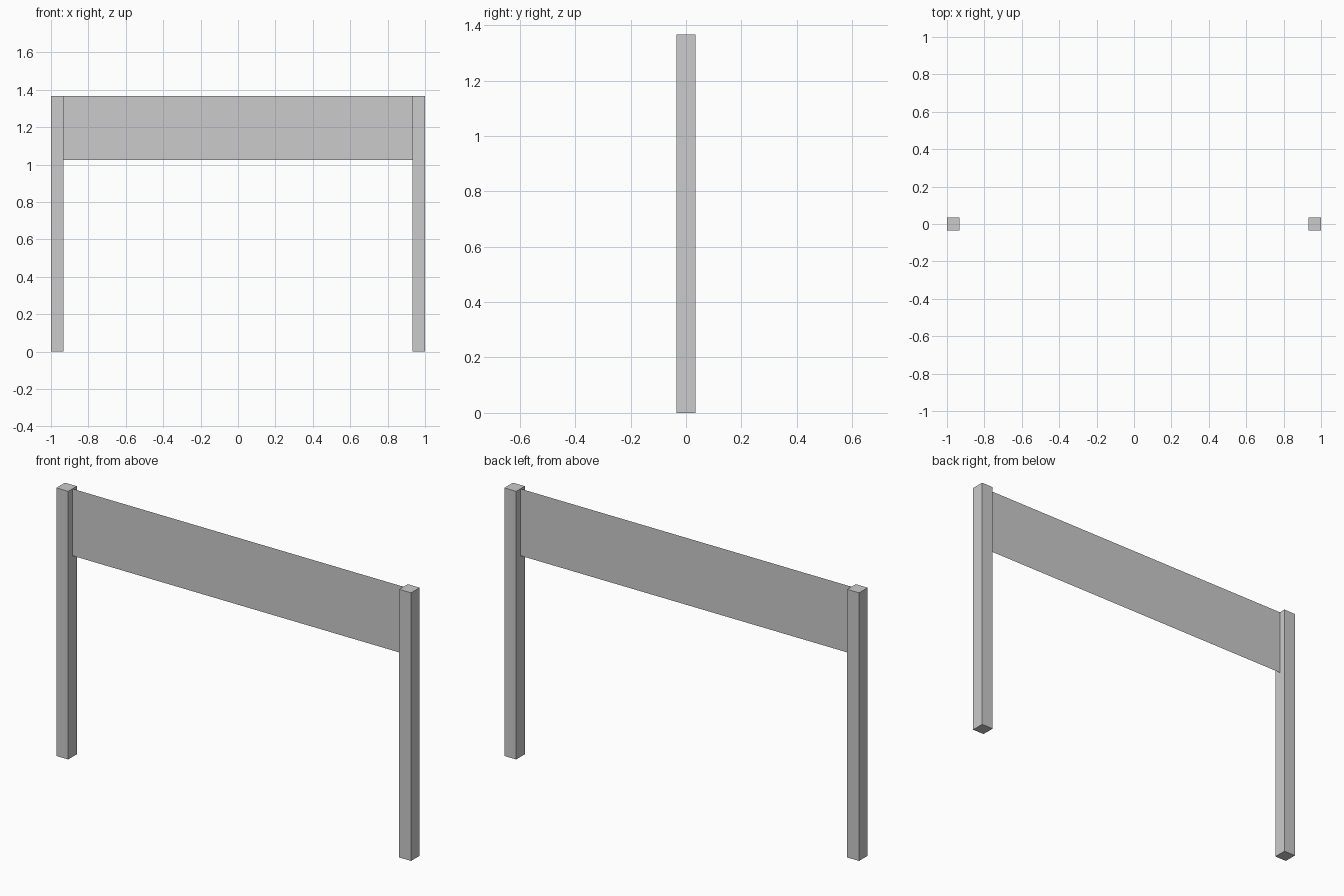
import bpy

if "Cube" in bpy.data.objects:
    bpy.data.objects.remove(bpy.data.objects["Cube"])

HEIGHT = 1.366      # overall height
POST = 0.067        # post width
DEPTH = 0.069       # post depth
PANEL_BOTTOM = 1.025


def add_box(name, centre, size):
    bpy.ops.mesh.primitive_cube_add(size=1, location=centre)
    obj = bpy.context.object
    obj.name = name
    obj.scale = size
    bpy.ops.object.transform_apply(location=False, rotation=False, scale=True)
    return obj


# Square posts at both ends
for side, name in ((-1, "left_post"), (1, "right_post")):
    add_box(name, (side * (1 - POST / 2), 0, HEIGHT / 2), (POST, DEPTH, HEIGHT))

# Thin single-sheet panel spanning between the posts
half = 1 - POST
mesh = bpy.data.meshes.new("sign_panel")
mesh.from_pydata(
    [(-half, 0, PANEL_BOTTOM), (half, 0, PANEL_BOTTOM), (half, 0, HEIGHT), (-half, 0, HEIGHT)],
    [], [(0, 1, 2, 3)])
panel = bpy.data.objects.new("sign_panel", mesh)
bpy.context.collection.objects.link(panel)
